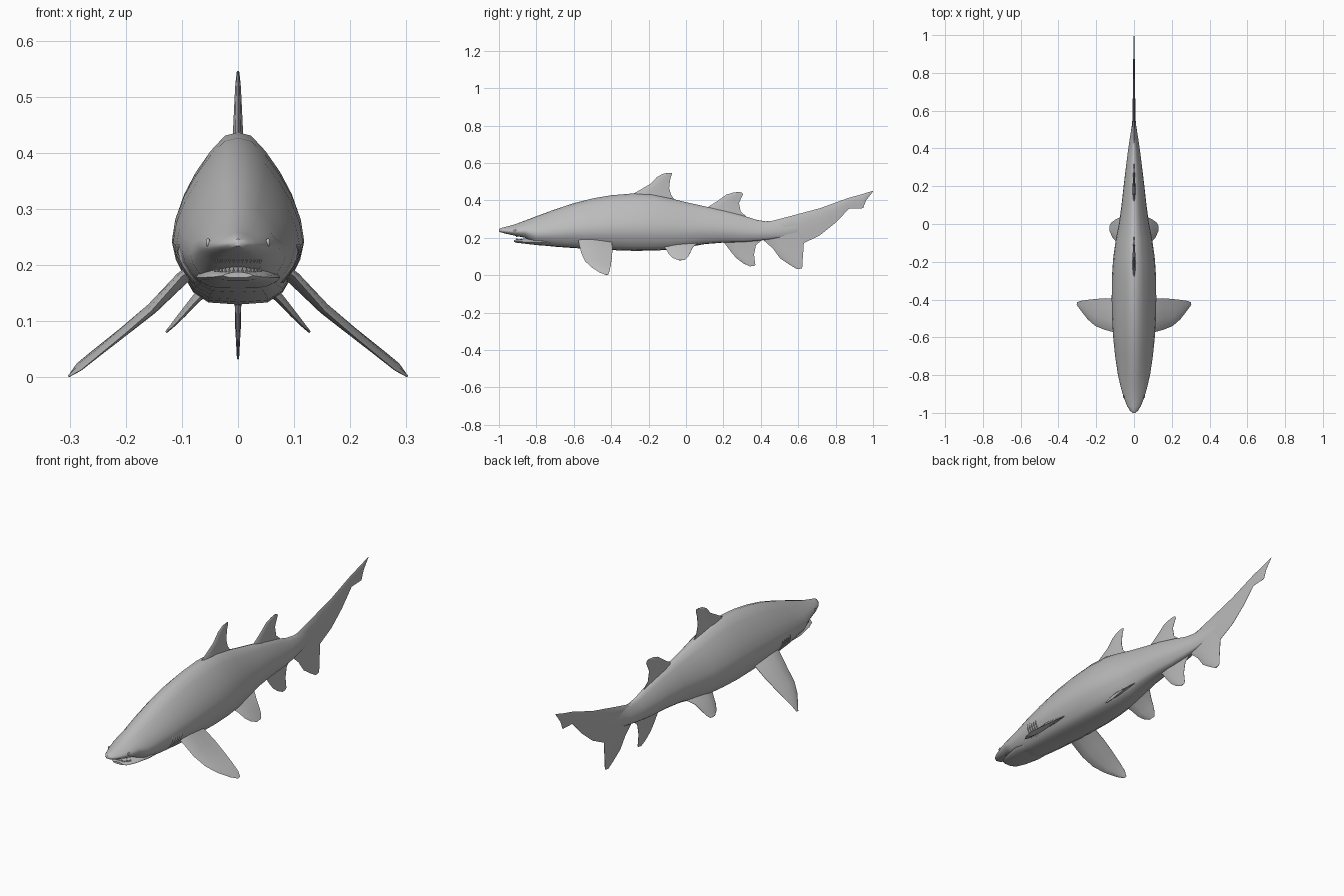
import bpy, bmesh, math
from mathutils import Vector

skin = bpy.data.materials.new("grey skin")
skin.diffuse_color = (0.5, 0.5, 0.5, 1)


def finish(name, bm, mirror=False, angle=50):
    bmesh.ops.recalc_face_normals(bm, faces=bm.faces)
    me = bpy.data.meshes.new(name)
    bm.to_mesh(me)
    bm.free()
    me.materials.append(skin)
    ob = bpy.data.objects.new(name, me)
    bpy.context.collection.objects.link(ob)
    bpy.ops.object.select_all(action='DESELECT')
    bpy.context.view_layer.objects.active = ob
    ob.select_set(True)
    bpy.ops.object.shade_smooth_by_angle(angle=math.radians(angle))
    if mirror:
        ob.modifiers.new("mirror", 'MIRROR')
    return ob


def loft(bm, rings):
    """Skin a list of closed rings and cap both ends."""
    rows = [[bm.verts.new(p) for p in ring] for ring in rings]
    n = len(rows[0])
    for a, b in zip(rows, rows[1:]):
        for i in range(n):
            j = (i + 1) % n
            bm.faces.new((a[i], a[j], b[j], b[i]))
    bm.faces.new(rows[0])
    bm.faces.new(rows[-1])


# Egg-shaped half section: (share of half width, share of height)
EGG = [(0, 1), (.2, .98), (.42, .89), (.64, .77), (.82, .64), (.95, .5), (1, .37),
       (.94, .26), (.83, .17), (.68, .07), (.45, .012), (0, 0)]
# Body stations: y, top, bottom, half width
BODY = [(-1, .247, .234, .006), (-.99, .252, .229, .02), (-.965, .258, .222, .036),
        (-.92, .270, .212, .054), (-.86, .292, .200, .071), (-.8, .315, .162, .085),
        (-.7, .352, .152, .100), (-.6, .385, .145, .110), (-.5, .410, .139, .116),
        (-.4, .427, .134, .118), (-.28, .437, .130, .117), (-.18, .432, .131, .110),
        (-.08, .410, .136, .096), (0, .390, .148, .080), (.1, .368, .166, .066),
        (.2, .347, .174, .055), (.3, .320, .176, .043), (.38, .295, .183, .033),
        (.45, .284, .192, .023), (.53, .290, .205, .010), (.65, .315, .235, .004)]


def egg_ring(y, top, bottom, w):
    side = [(u * w, y, bottom + v * (top - bottom)) for u, v in EGG]
    return side + [(-x, yy, z) for x, yy, z in side[-2:0:-1]]


def surface_x(y, z):
    """Half width of the body at a given y and z."""
    for a, b in zip(BODY, BODY[1:]):
        if a[0] <= y <= b[0]:
            t = (y - a[0]) / (b[0] - a[0])
            _, top, bottom, w = [p + (q - p) * t for p, q in zip(a, b)]
            v = (z - bottom) / (top - bottom)
            for (u0, v0), (u1, v1) in zip(EGG, EGG[1:]):
                if v1 <= v <= v0:
                    return w * (u0 + (u1 - u0) * (v0 - v) / (v0 - v1))
    return 0


bm = bmesh.new()
loft(bm, [egg_ring(*s) for s in BODY])
finish("body", bm)

# Lower jaw, slightly open below the snout
bm = bmesh.new()
loft(bm, [egg_ring(*s) for s in [(-.92, .188, .178, .026), (-.905, .190, .173, .043),
                                (-.86, .196, .168, .060), (-.78, .210, .159, .075),
                                (-.72, .200, .156, .070)]])
finish("lower_jaw", bm)

# Two rows of small teeth along the curved jaws
bm = bmesh.new()
for i in range(15):
    a = math.radians(-75 + i * 150 / 14)
    x, y = .042 * math.sin(a), -.872 - .036 * math.cos(a)
    for base, tip in ((.188, .198), (.212, .202)):
        ring = [bm.verts.new((x + dx, y + dy, base))
                for dx, dy in ((-.0025, 0), (0, -.002), (.0025, 0), (0, .002))]
        top = bm.verts.new((x, y, tip))
        bm.faces.new(ring)
        for k in range(4):
            bm.faces.new((ring[k], ring[(k + 1) % 4], top))
finish("teeth", bm, angle=20)


def fin(name, stations, normal=(1, 0, 0), mirror=False):
    """Stations: leading point, trailing point, half thickness."""
    n = Vector(normal).normalized()
    rings = []
    for lead, trail, th in stations:
        a, b = Vector(lead), Vector(trail)
        upper = [(0, 0), (.1, .6), (.35, 1), (.7, .6), (1, .1)]
        ring = [a.lerp(b, t) + n * th * h for t, h in upper]
        ring += [a.lerp(b, t) - n * th * h for t, h in upper[:0:-1]]
        rings.append(ring)
    bm = bmesh.new()
    loft(bm, rings)
    return finish(name, bm, mirror)


def flat_fin(name, rows):
    """Centre fin rows: lead y, lead z, trail y, trail z, half thickness."""
    fin(name, [((0, a, b), (0, c, d), t) for a, b, c, d, t in rows])


flat_fin("front_dorsal_fin", [(-.34, .41, -.03, .36, .011), (-.27, .442, -.08, .43, .009),
                              (-.19, .488, -.09, .465, .007), (-.155, .525, -.085, .51, .005),
                              (-.125, .541, -.077, .535, .003), (-.10, .546, -.075, .546, .002)])
flat_fin("rear_dorsal_fin", [(.06, .35, .35, .29, .011), (.11, .36, .292, .34, .008),
                             (.166, .395, .283, .385, .006), (.215, .43, .297, .415, .004),
                             (.25, .441, .305, .432, .003), (.28, .445, .300, .442, .002)])
flat_fin("anal_fin", [(.17, .20, .42, .20, .010), (.21, .166, .374, .16, .007),
                      (.24, .125, .364, .11, .005), (.27, .09, .368, .075, .004),
                      (.305, .064, .371, .055, .003), (.34, .047, .365, .049, .002)])
flat_fin("tail_upper_lobe", [(.38, .285, .38, .195, .014), (.46, .29, .46, .195, .011),
                             (.556, .315, .56, .18, .008), (.63, .335, .63, .171, .007),
                             (.717, .358, .717, .214, .006), (.797, .387, .797, .278, .005),
                             (.872, .414, .872, .355, .004), (.947, .434, .947, .358, .003),
                             (.963, .44, .963, .40, .003), (1, .451, 1, .447, .001)])
flat_fin("tail_lower_lobe", [(.39, .21, .66, .24, .010), (.42, .182, .63, .172, .007),
                             (.465, .142, .627, .125, .006), (.503, .09, .624, .085, .005),
                             (.555, .055, .623, .05, .003), (.594, .032, .62, .036, .002)])

# Paired fins, swept outwards and down
fin("pectoral_fin",
    [((.05, -.585, .215), (.05, -.40, .205), .014),
     ((.10, -.575, .180), (.10, -.395, .170), .012),
     ((.155, -.56, .118), (.150, -.393, .132), .010),
     ((.205, -.54, .075), (.205, -.397, .090), .008),
     ((.245, -.505, .042), (.250, -.402, .055), .006),
     ((.28, -.46, .013), (.287, -.408, .025), .004),
     ((.302, -.43, .001), (.302, -.415, .004), .002)],
    normal=(.65, 0, .76), mirror=True)
fin("pelvic_fin",
    [((.045, -.13, .165), (.045, .06, .170), .010),
     ((.075, -.105, .136), (.075, .035, .148), .008),
     ((.098, -.09, .110), (.100, .022, .118), .006),
     ((.115, -.07, .092), (.117, .010, .097), .004),
     ((.128, -.04, .080), (.128, -.005, .082), .002)],
    normal=(.7, 0, .7), mirror=True)

# Five thin gill flaps on each side
bm = bmesh.new()
for i in range(5):
    y = -.655 + i * .016
    rows = []
    for k in range(6):
        z = .168 + k * .014
        x = surface_x(y, z)
        rise = .005 * math.sin(math.pi * (k + .5) / 6)
        rows.append([bm.verts.new(p) for p in ((x - .004, y - .006, z), (x + rise, y + .005, z),
                                               (x - .004, y + .007, z))])
    for a, b in zip(rows, rows[1:]):
        for j in range(2):
            bm.faces.new((a[j], a[j + 1], b[j + 1], b[j]))
finish("gill_flaps", bm, mirror=True, angle=30)

# Small oval eyes
bm = bmesh.new()
bmesh.ops.create_uvsphere(bm, u_segments=12, v_segments=8, radius=1)
for v in bm.verts:
    v.co = Vector((surface_x(-.914, .24) + v.co.x * .004, -.914 + v.co.y * .007, .24 + v.co.z * .008))
finish("eye", bm, mirror=True)
